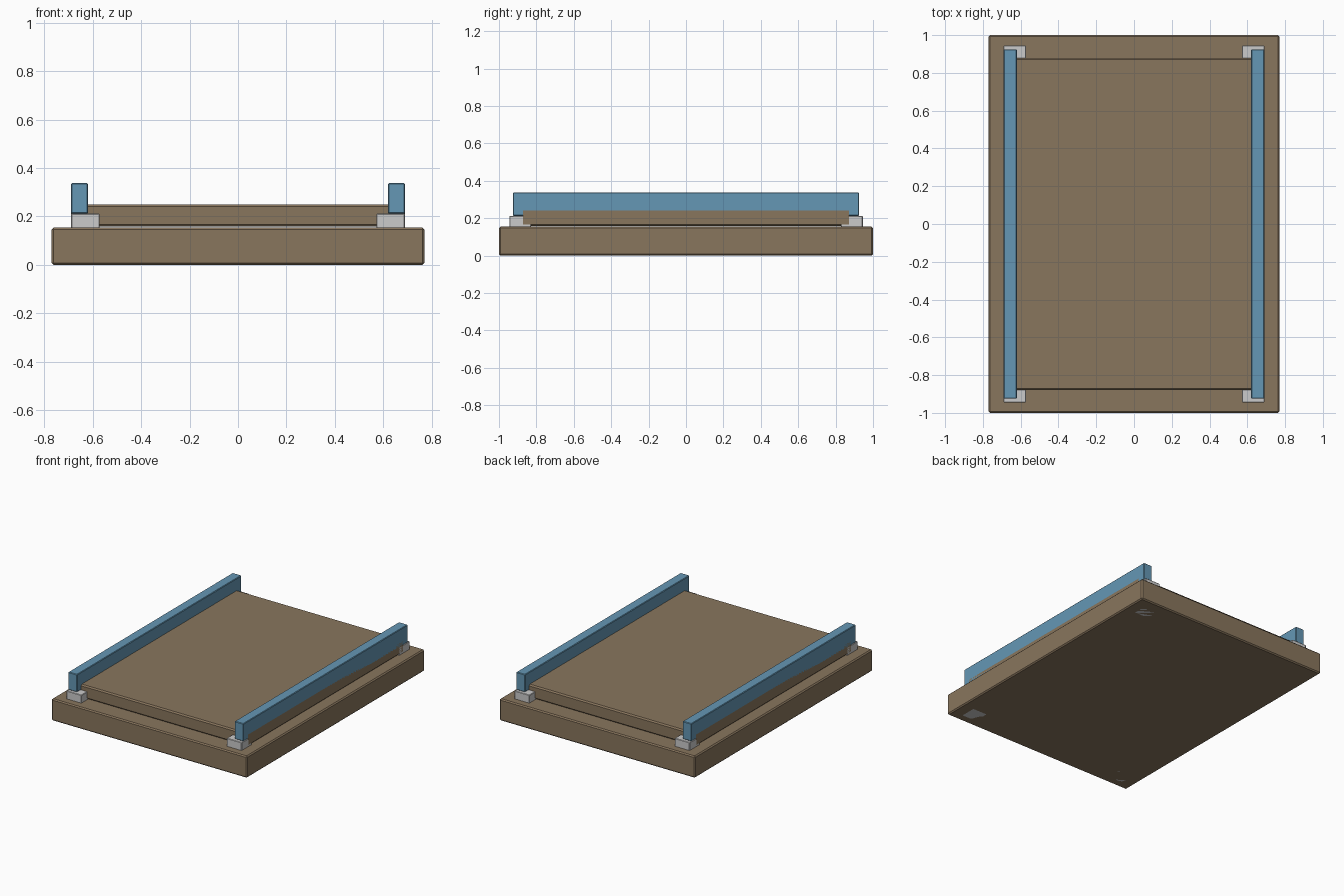
import bpy

if "Cube" in bpy.data.objects:
    bpy.data.objects.remove(bpy.data.objects["Cube"])


def material(name, rgb):
    m = bpy.data.materials.new(name)
    m.diffuse_color = (*rgb, 1)
    m.use_nodes = True
    m.node_tree.nodes["Principled BSDF"].inputs["Base Color"].default_value = m.diffuse_color
    return m


brown = material("wood_brown", (0.25, 0.18, 0.11))
blue = material("rail_blue", (0.13, 0.31, 0.46))


def box(name, lo, hi, bevel, mat=None):
    """Box between two corners with a narrow chamfer."""
    bpy.ops.mesh.primitive_cube_add(size=1, location=[(a + b) / 2 for a, b in zip(lo, hi)])
    ob = bpy.context.object
    ob.name = name
    ob.scale = [b - a for a, b in zip(lo, hi)]
    bpy.ops.object.transform_apply(location=False, rotation=False, scale=True)
    if mat:
        ob.data.materials.append(mat)
    mod = ob.modifiers.new("edge_chamfer", 'BEVEL')
    mod.width = bevel
    mod.segments = 1
    return ob


# Base plinth and the raised deck above it
box("base", (-0.77, -1, 0), (0.77, 1, 0.155), 0.008, brown)
box("deck", (-0.69, -0.88, 0.158), (0.69, 0.88, 0.25), 0.009, brown)

for side, sx in (("left", -1), ("right", 1)):
    # Side rail
    x0, x1 = sorted((sx * 0.62, sx * 0.69))
    box(f"{side}_rail", (x0, -0.925, 0.212), (x1, 0.925, 0.338), 0.004, blue)
    # Corner posts run through the base down to the floor
    x0, x1 = sorted((sx * 0.572, sx * 0.69))
    for end, sy in (("front", -1), ("back", 1)):
        y0, y1 = sorted((sy * 0.828, sy * 0.945))
        box(f"{end}_{side}_post", (x0, y0, 0), (x1, y1, 0.212), 0.003)
